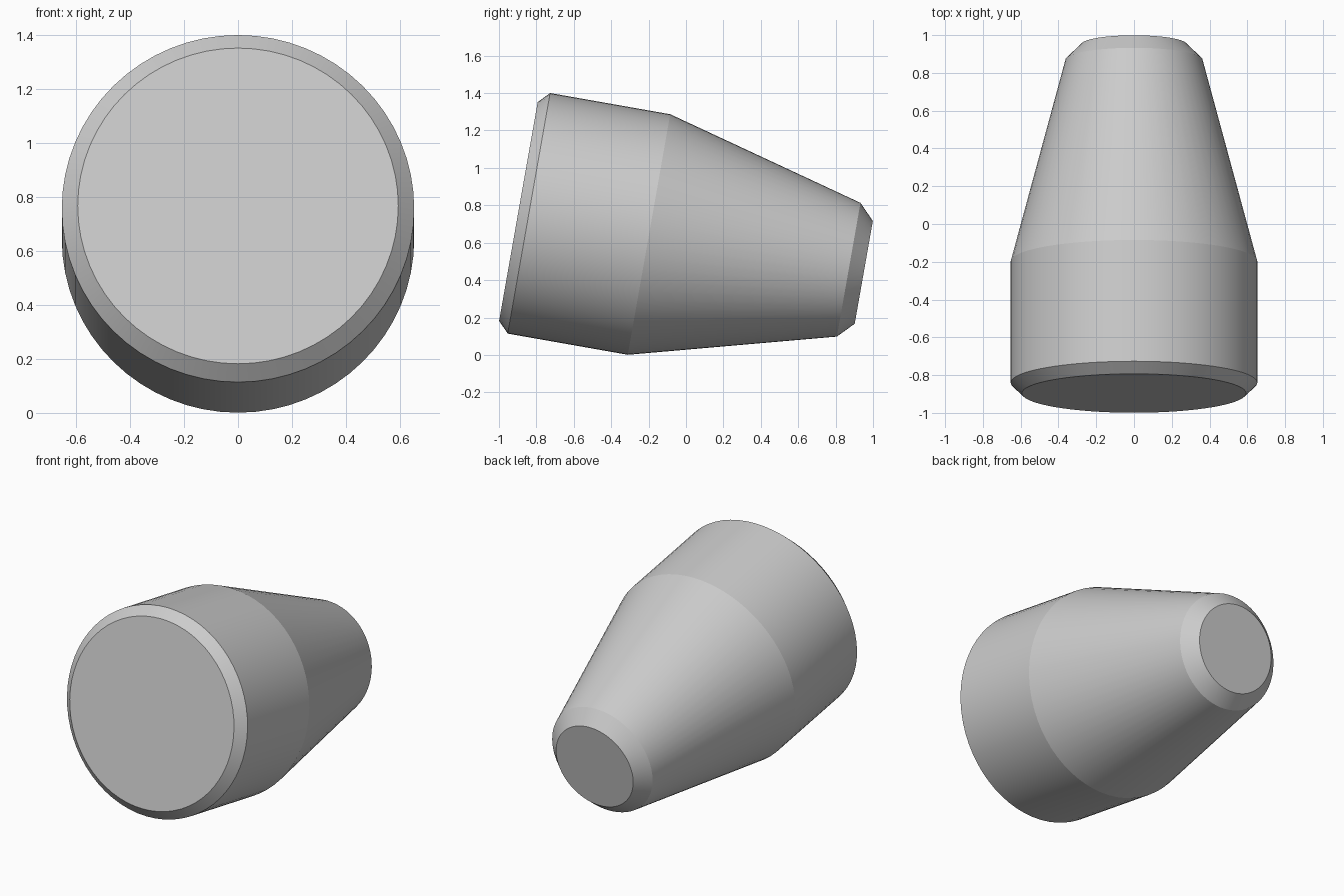
import bpy, bmesh, math
from mathutils import Matrix

if "Cube" in bpy.data.objects:
    bpy.data.objects.remove(bpy.data.objects["Cube"])

SEGMENTS = 64
TILT = math.radians(10)

grey = bpy.data.materials.new("light grey")
grey.diffuse_color = (0.6, 0.6, 0.6, 1)
grey.use_nodes = True
grey.node_tree.nodes["Principled BSDF"].inputs["Base Color"].default_value = grey.diffuse_color

# (distance along axis, radius): front face, chamfer, barrel, taper, end chamfer
profile = [(0.0, 0.594), (0.057, 0.653), (0.709, 0.653), (1.793, 0.363), (1.875, 0.279)]

bm = bmesh.new()
rings = []
for y, r in profile:
    angles = [2 * math.pi * i / SEGMENTS for i in range(SEGMENTS)]
    rings.append([bm.verts.new((r * math.cos(a), y, r * math.sin(a))) for a in angles])
for a, b in zip(rings, rings[1:]):
    for i in range(SEGMENTS):
        j = (i + 1) % SEGMENTS
        bm.faces.new((a[i], a[j], b[j], b[i]))

# flat front and back caps
bm.faces.new(rings[0])
bm.faces.new(rings[-1])
bmesh.ops.recalc_face_normals(bm, faces=bm.faces)

# tip the body so the narrow back end points down
bm.transform(Matrix.Translation((0, -0.896, 0.767)) @ Matrix.Rotation(-TILT, 4, 'X'))

mesh = bpy.data.meshes.new("tapered_body")
bm.to_mesh(mesh)
bm.free()
mesh.materials.append(grey)
body = bpy.data.objects.new("tapered_body", mesh)
bpy.context.collection.objects.link(body)

# smooth sides, crisp shoulder and chamfers
bpy.context.view_layer.objects.active = body
body.select_set(True)
bpy.ops.object.shade_smooth_by_angle(angle=math.radians(12))
